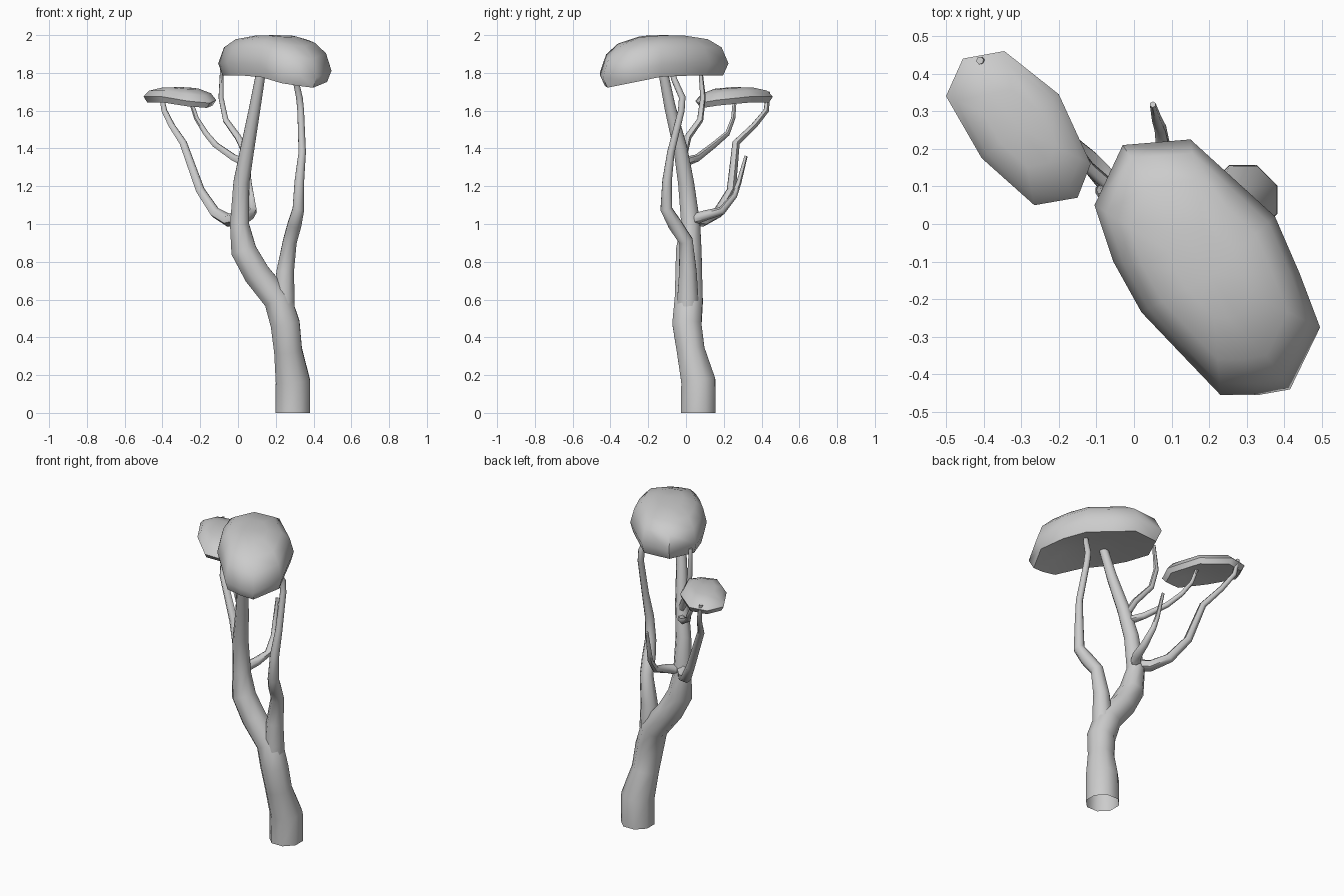
import bpy, bmesh, math
from mathutils import Vector

if "Cube" in bpy.data.objects:
    bpy.data.objects.remove(bpy.data.objects["Cube"])


def finish(bm, name, angle):
    bmesh.ops.recalc_face_normals(bm, faces=bm.faces)
    me = bpy.data.meshes.new(name)
    bm.to_mesh(me)
    bm.free()
    ob = bpy.data.objects.new(name, me)
    bpy.context.collection.objects.link(ob)
    bpy.ops.object.select_all(action='DESELECT')
    ob.select_set(True)
    bpy.context.view_layer.objects.active = ob
    bpy.ops.object.shade_smooth_by_angle(angle=math.radians(angle))


def bridge(bm, a, b):
    n = len(a)
    for i in range(n):
        bm.faces.new((a[i], a[(i + 1) % n], b[(i + 1) % n], b[i]))


def limb(name, path, sides=8):
    """Tapered tube through (x, y, z, radius) points, open at the root."""
    bm = bmesh.new()
    pts = [Vector(p[:3]) for p in path]
    side, prev = Vector((1, 0, 0.01)), None
    for i, p in enumerate(pts):
        a = (p - pts[i - 1]).normalized() if i else Vector()
        b = (pts[i + 1] - p).normalized() if i < len(pts) - 1 else Vector()
        t = (a + b).normalized()
        side = (side - t * side.dot(t)).normalized()
        other = t.cross(side)
        ring = []
        for k in range(sides):
            w = math.tau * (k + 0.5) / sides
            ring.append(bm.verts.new(p + path[i][3] * 1.04 * (side * math.cos(w) + other * math.sin(w))))
        if prev:
            bridge(bm, prev, ring)
        prev = ring
    bm.faces.new(prev)
    finish(bm, name, 60)


def crown(name, outline, rings, droop):
    """Flattened canopy: scaled copies of an outline, sagging towards +x -y."""
    bm = bmesh.new()
    c = sum((Vector(p) for p in outline), Vector((0, 0))) / len(outline)
    axis = Vector((0.5, -0.87))
    reach = max((Vector(p) - c).dot(axis) for p in outline)

    def ring(s, z):
        out = []
        for p in outline:
            d = (Vector(p) - c) * s
            t = max(0, d.dot(axis) / reach)
            out.append(bm.verts.new((c.x + d.x, c.y + d.y, z - droop * t * t)))
        return out

    loops = [ring(s, z) for s, z in rings[1:-1]]
    for a, b in zip(loops, loops[1:]):
        bridge(bm, a, b)
    for loop, (_, z) in ((loops[0], rings[0]), (loops[-1], rings[-1])):
        tip = bm.verts.new((c.x, c.y, z))
        for i in range(len(loop)):
            bm.faces.new((loop[i], loop[(i + 1) % len(loop)], tip))
    finish(bm, name, 50)


# Trunk and main stem
limb("trunk", [(.29, .065, 0, .095), (.29, .065, .17, .094), (.265, .025, .33, .077),
               (.25, .005, .47, .08), (.21, .015, .6, .077), (.10, .015, .735, .073),
               (.03, .015, .86, .07), (.008, .025, 1.0, .052), (.018, .0, 1.22, .044),
               (.05, -.03, 1.4, .038), (.09, -.085, 1.62, .031), (.13, -.13, 1.85, .025)])
# Second stem
limb("second_stem", [(.24, .01, .5, .06), (.245, .01, .62, .057), (.25, .01, .75, .048),
                     (.275, .0, .91, .038), (.3, -.06, 1.0, .038), (.32, -.105, 1.08, .032),
                     (.325, -.1, 1.23, .026), (.34, -.08, 1.38, .02), (.332, -.025, 1.6, .018),
                     (.325, -.02, 1.67, .018), (.305, -.06, 1.76, .016), (.29, -.09, 1.85, .012)])
# Side branches
limb("low_branch", [(.0, .03, 1.03, .038), (-.05, .09, 1.02, .034), (-.12, .17, 1.06, .029),
                    (-.2, .24, 1.18, .024), (-.29, .265, 1.43, .02), (-.35, .36, 1.52, .017),
                    (-.39, .425, 1.6, .015), (-.41, .435, 1.7, .01)], 6)
limb("bare_branch", [(.02, .03, 1.02, .03), (.06, .1, 1.045, .026), (.08, .19, 1.07, .021),
                     (.07, .255, 1.15, .016), (.06, .28, 1.22, .013), (.05, .318, 1.36, .008)], 6)
limb("middle_branch", [(.03, .0, 1.33, .024), (-.02, .06, 1.35, .019), (-.12, .15, 1.42, .016),
                       (-.17, .22, 1.48, .014), (-.22, .25, 1.56, .012), (-.26, .26, 1.68, .01)], 6)
limb("upper_branch", [(.04, -.01, 1.38, .02), (.0, .01, 1.46, .018), (-.065, .075, 1.55, .016),
                      (-.09, .09, 1.67, .014), (-.085, .075, 1.83, .01)], 6)

# Canopies
crown("large_canopy",
      [(-.03, .21), (.15, .225), (.26, .125), (.375, .02), (.44, -.13), (.495, -.275), (.415, -.44),
       (.33, -.455), (.23, -.455), (.12, -.34), (.02, -.235), (-.055, -.1), (-.105, .05)],
      [(0, 1.805), (.5, 1.80), (.92, 1.785), (1, 1.85), (.9, 1.935), (.7, 1.978), (.35, 1.998), (0, 2.0)], .075)
crown("small_canopy",
      [(-.455, .44), (-.345, .46), (-.2, .345), (-.115, .16), (-.15, .07), (-.265, .05),
       (-.405, .175), (-.5, .34)],
      [(0, 1.655), (.5, 1.65), (.9, 1.643), (1, 1.675), (.85, 1.706), (.5, 1.722), (0, 1.725)], .035)
